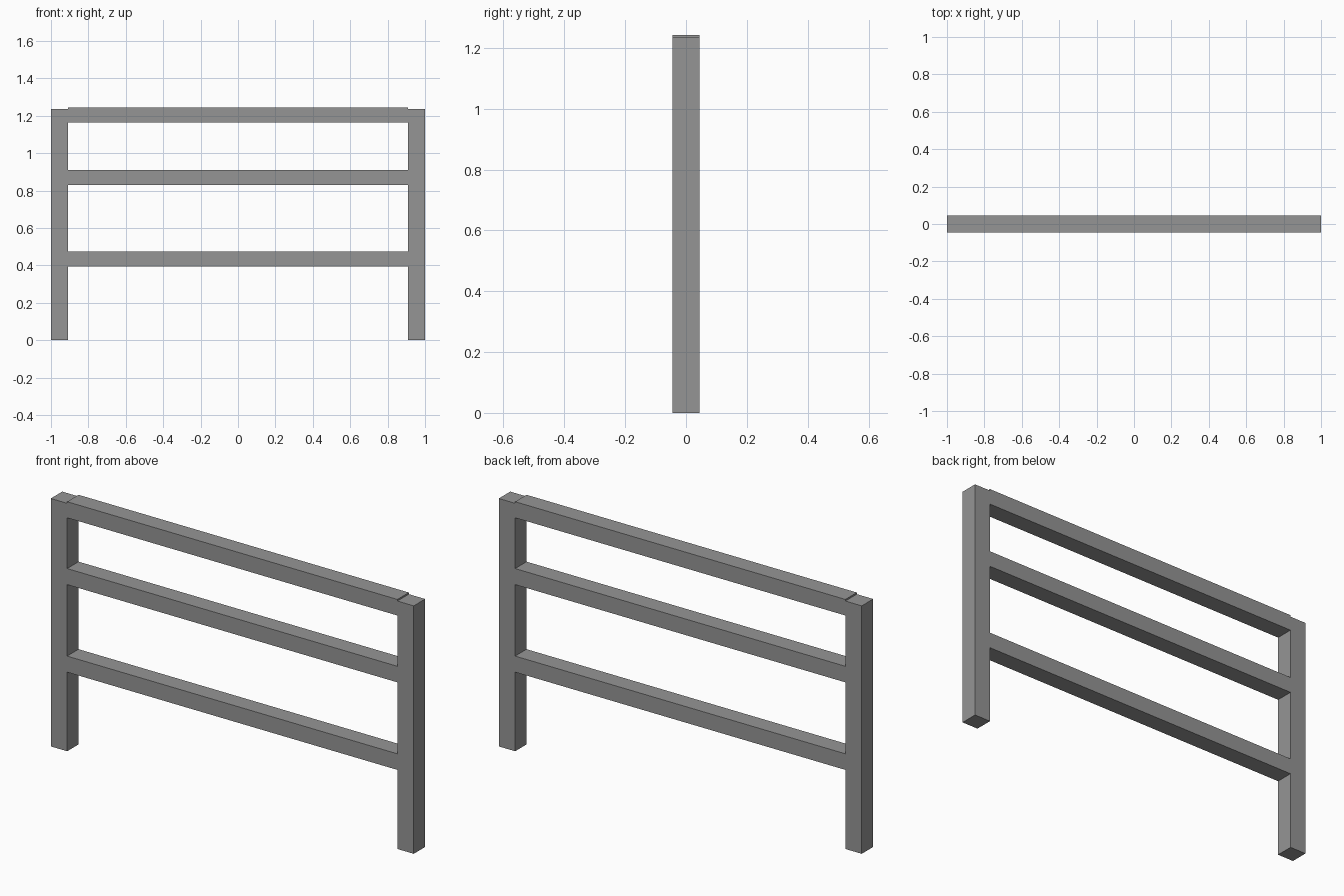
import bpy

default = bpy.data.objects.get("Cube")
if default:
    bpy.data.objects.remove(default, do_unlink=True)

# One flat grey for the whole frame
grey = bpy.data.materials.new("mid_grey")
grey.use_nodes = True
colour = (0.3, 0.3, 0.3, 1)
grey.diffuse_color = colour
grey.node_tree.nodes["Principled BSDF"].inputs["Base Color"].default_value = colour

HALF_LENGTH = 1.0
THICK = 0.09
POST_HEIGHT = 1.235
RAIL_HEIGHT = 0.08


def box(name, x0, x1, z0, z1):
    """Square-edged bar centred on y = 0."""
    bpy.ops.mesh.primitive_cube_add(size=1, location=((x0 + x1) / 2, 0, (z0 + z1) / 2))
    bar = bpy.context.object
    bar.name = name
    bar.scale = (x1 - x0, THICK, z1 - z0)
    bpy.ops.object.transform_apply(location=False, rotation=False, scale=True)
    bar.data.materials.append(grey)
    return bar


# Upright posts at both ends
inner = HALF_LENGTH - THICK
box("left_post", inner, HALF_LENGTH, 0, POST_HEIGHT)
box("right_post", -HALF_LENGTH, -inner, 0, POST_HEIGHT)

# Horizontal rails between the posts; the top one stands slightly proud
for name, bottom in (("lower_rail", 0.394), ("middle_rail", 0.83), ("top_rail", 1.163)):
    box(name, -inner, inner, bottom, bottom + RAIL_HEIGHT)
